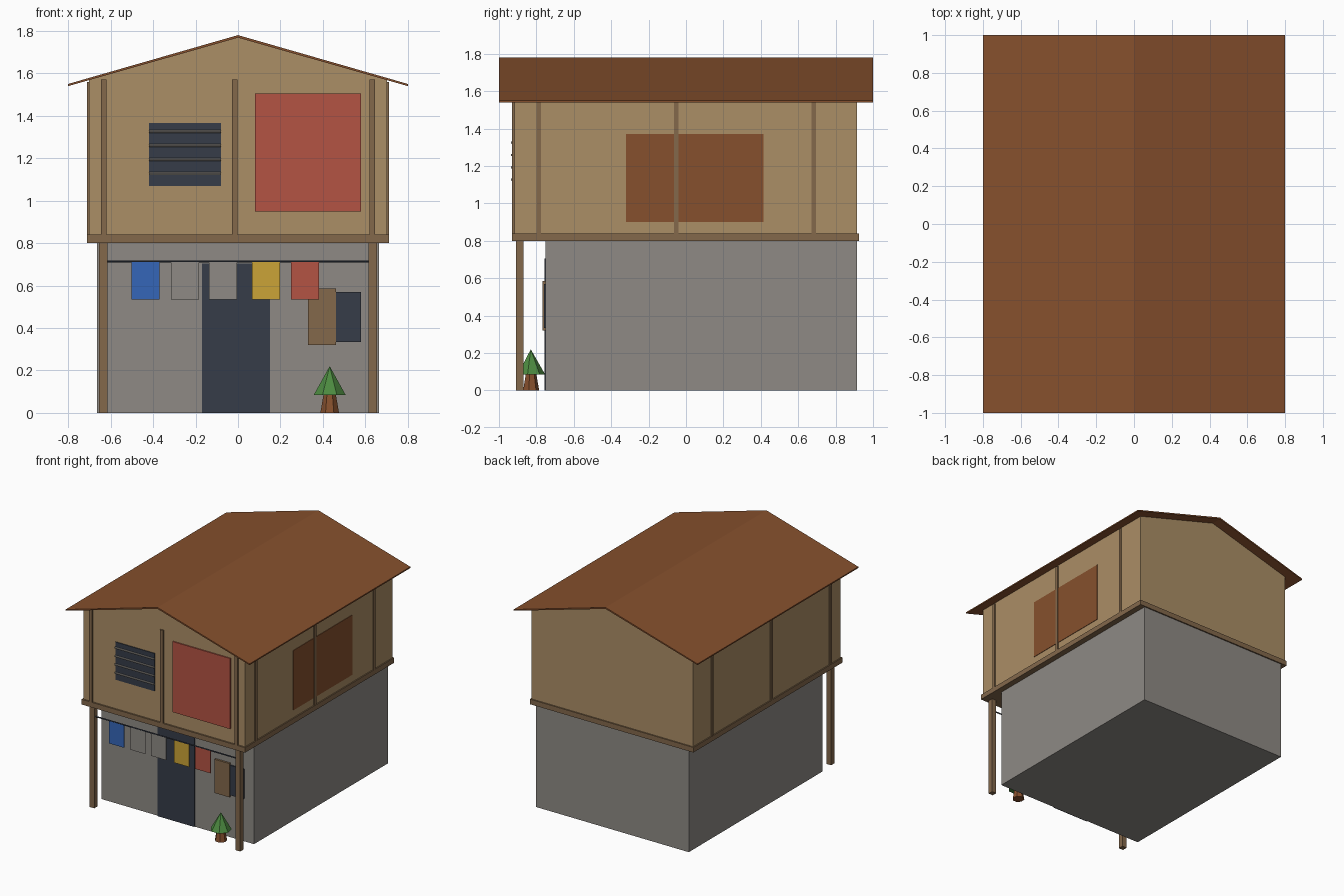
import bpy
import bmesh
from mathutils import Matrix

cube = bpy.data.objects.get("Cube")
if cube:
    bpy.data.objects.remove(cube, do_unlink=True)


def material(name, hex_code):
    vals = [int(hex_code[i:i + 2], 16) / 255 for i in (0, 2, 4)]
    col = [v / 12.92 if v < 0.04 else ((v + 0.055) / 1.055) ** 2.4 for v in vals] + [1]
    mat = bpy.data.materials.new(name)
    mat.use_nodes = True
    mat.diffuse_color = col
    mat.node_tree.nodes["Principled BSDF"].inputs["Base Color"].default_value = col
    return mat


plaster = material("tan_plaster", "AB8E66")
concrete = material("grey_concrete", "8E8A85")
dark = material("dark_slate", "363C48")
timber = material("timber_brown", "83684B")
rust = material("rust_brown", "86502D")
red = material("faded_red", "B35343")
blue = material("cloth_blue", "3566B8")
yellow = material("cloth_yellow", "CBA437")
green = material("leaf_green", "4C8A40")


def finish(name, bm, mat):
    bmesh.ops.recalc_face_normals(bm, faces=bm.faces)
    mesh = bpy.data.meshes.new(name)
    bm.to_mesh(mesh)
    bm.free()
    mesh.materials.append(mat)
    obj = bpy.data.objects.new(name, mesh)
    bpy.context.collection.objects.link(obj)
    return obj


def box(name, xs, ys, zs, mat):
    """Box given by its extent on each axis."""
    bm = bmesh.new()
    bmesh.ops.create_cube(bm, size=1)
    for v in bm.verts:
        v.co = [(a + b) / 2 + c * (b - a) for (a, b), c in zip((xs, ys, zs), v.co)]
    return finish(name, bm, mat)


def extrude_profile(name, profile, y0, y1, mat):
    """Extrude an x-z outline along y."""
    bm = bmesh.new()
    face = bm.faces.new([bm.verts.new((x, y0, z)) for x, z in profile])
    ext = bmesh.ops.extrude_face_region(bm, geom=[face])["geom"]
    moved = [g for g in ext if isinstance(g, bmesh.types.BMVert)]
    bmesh.ops.translate(bm, verts=moved, vec=(0, y1 - y0, 0))
    return finish(name, bm, mat)


def cone(name, loc, r1, r2, depth, sides, mat, axis="Z"):
    bm = bmesh.new()
    bmesh.ops.create_cone(bm, cap_ends=True, segments=sides,
                          radius1=r1, radius2=r2, depth=depth)
    if axis == "X":
        bmesh.ops.rotate(bm, verts=bm.verts, matrix=Matrix.Rotation(1.5708, 3, "Y"))
    bmesh.ops.translate(bm, verts=bm.verts, vec=loc)
    return finish(name, bm, mat)


# Main volumes
box("ground_floor", (-0.665, 0.665), (-0.75, 0.915), (0, 0.8), concrete)
box("floor_slab", (-0.712, 0.712), (-0.93, 0.925), (0.8, 0.84), timber)
extrude_profile("upper_floor",
                [(-0.703, 0.84), (0.703, 0.84), (0.703, 1.568), (0, 1.77), (-0.703, 1.568)],
                -0.918, 0.915, plaster)
extrude_profile("roof",
                [(-0.8, 1.54), (0, 1.768), (0.8, 1.54), (0.8, 1.55), (0, 1.78), (-0.8, 1.55)],
                -1, 1, rust)

# Porch posts and wall studs
for side, s in (("left", 1), ("right", -1)):
    box(f"porch_post_{side}", sorted((s * 0.615, s * 0.655)), (-0.908, -0.868), (0, 0.8), timber)
    for i, y in enumerate((-0.786, -0.052, 0.683)):
        box(f"{side}_stud_{i + 1}", sorted((s * 0.7, s * 0.711)),
            (y - 0.012, y + 0.012), (0.84, 1.56), timber)
for i, x in enumerate((-0.633, -0.016, 0.633)):
    box(f"front_stud_{i + 1}", (x - 0.013, x + 0.013), (-0.93, -0.91), (0.84, 1.57), timber)

# Upper openings
box("side_shutter", (0.70, 0.707), (-0.32, 0.415), (0.9, 1.37), rust)
box("front_banner", (0.08, 0.58), (-0.927, -0.917), (0.95, 1.505), red)
box("front_window", (-0.42, -0.08), (-0.924, -0.916), (1.07, 1.367), dark)
for i in range(4):
    cone(f"window_bar_{i + 1}", (-0.25, -0.93, 1.127 + i * 0.066),
         0.007, 0.007, 0.34, 8, concrete, "X")

# Ground floor openings
box("door", (-0.17, 0.15), (-0.757, -0.749), (0, 0.705), dark)
box("lower_window", (0.46, 0.58), (-0.76, -0.749), (0.335, 0.57), dark)
box("lower_shutter", (0.33, 0.462), (-0.766, -0.749), (0.32, 0.585), timber)

# Washing line
cone("washing_line", (0, -0.887, 0.714), 0.005, 0.005, 1.24, 6, dark, "X")
cloths = [(-0.435, blue), (-0.25, concrete), (-0.07, concrete), (0.132, yellow), (0.316, red)]
for i, (x, mat) in enumerate(cloths):
    box(f"hanging_cloth_{i + 1}", (x - 0.066, x + 0.066), (-0.89, -0.884), (0.535, 0.711), mat)

# Small potted tree
cone("tree_trunk", (0.432, -0.83, 0.0425), 0.045, 0.03, 0.085, 7, rust)
cone("tree_crown", (0.432, -0.83, 0.1525), 0.077, 0, 0.135, 7, green)
